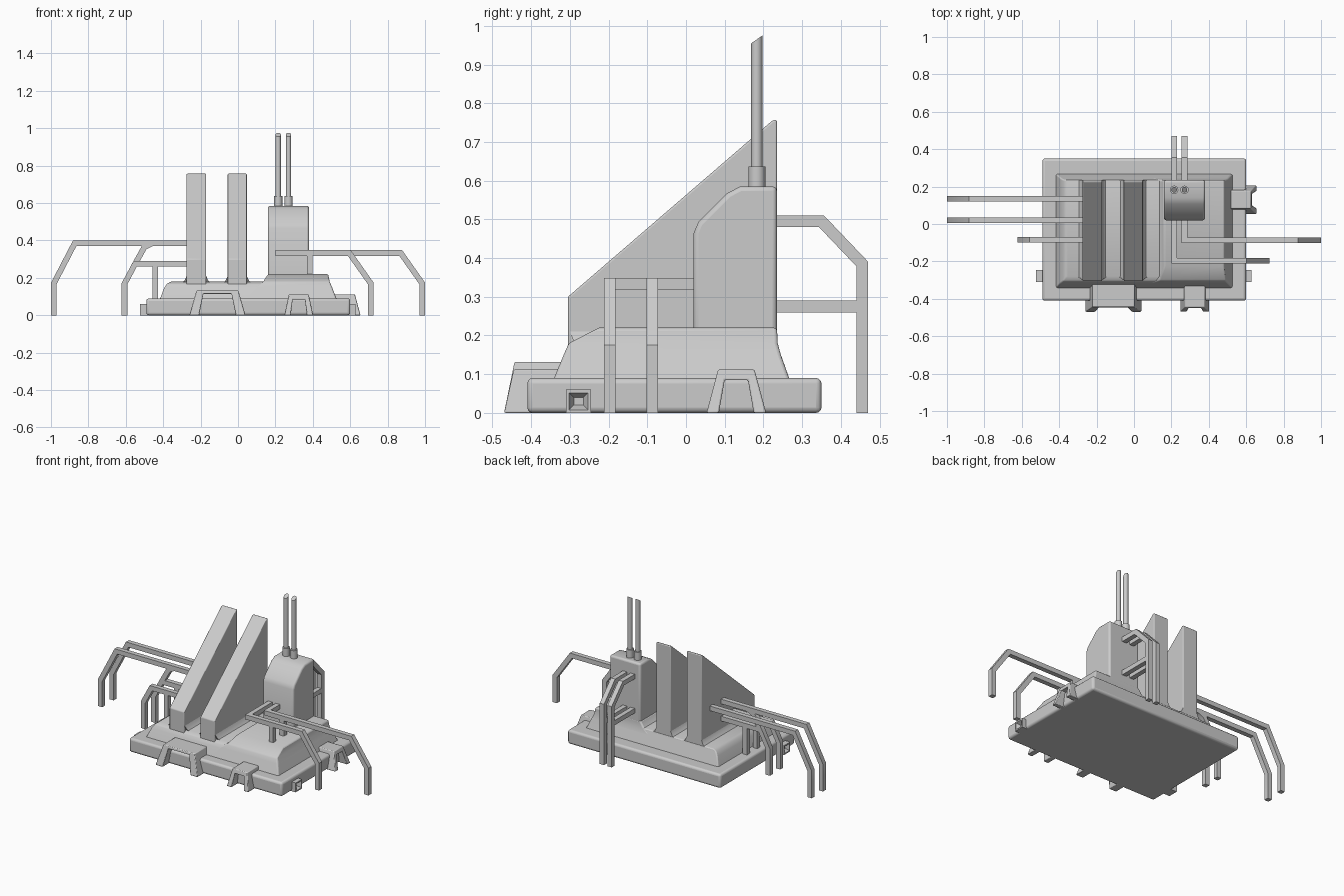
import bpy, bmesh
from mathutils import Vector, Matrix

if "Cube" in bpy.data.objects:
    bpy.data.objects.remove(bpy.data.objects["Cube"])


def finish(name, bm, bevel=0.0, angle=35, segs=3):
    """Turn a bmesh into a named object, with optional rounded edges."""
    bmesh.ops.recalc_face_normals(bm, faces=bm.faces)
    me = bpy.data.meshes.new(name)
    bm.to_mesh(me)
    bm.free()
    ob = bpy.data.objects.new(name, me)
    bpy.context.collection.objects.link(ob)
    if bevel:
        mod = ob.modifiers.new("round", 'BEVEL')
        mod.width, mod.segments = bevel, segs
        mod.limit_method = 'ANGLE'
    bpy.ops.object.select_all(action='DESELECT')
    ob.select_set(True)
    bpy.context.view_layer.objects.active = ob
    bpy.ops.object.shade_smooth_by_angle(angle=angle * 3.14159 / 180)
    return ob


def skin(bm, rings):
    """Join equal-length closed rings of points and cap both ends."""
    vs = [[bm.verts.new(p) for p in r] for r in rings]
    n = len(vs[0])
    for a, b in zip(vs, vs[1:]):
        for i in range(n):
            bm.faces.new((a[i], a[(i + 1) % n], b[(i + 1) % n], b[i]))
    bm.faces.new(vs[0][::-1])
    bm.faces.new(vs[-1])


def loft(name, rects, bevel):
    """Stack of rectangles given as x0, x1, y0, y1, z."""
    bm = bmesh.new()
    skin(bm, [[(a, c, z), (b, c, z), (b, d, z), (a, d, z)] for a, b, c, d, z in rects])
    return finish(name, bm, bevel, angle=50)


def side_profile(name, x0, x1, pts, bevel):
    """y-z outline extruded along x."""
    bm = bmesh.new()
    skin(bm, [[(x, y, z) for y, z in pts] for x in (x0, x1)])
    return finish(name, bm, bevel)


def pipe(name, path, w=0.03):
    """Square pipe swept along a path with mitred corners."""
    path = [Vector(p) for p in path]
    dirs = [(b - a).normalized() for a, b in zip(path, path[1:])]
    d = dirs[0]
    up = Vector((0, 0, 1)) if abs(d.z) < 0.9 else Vector((0, 1, 0))
    side = d.cross(up).normalized()
    up = side.cross(d)
    ring = [path[0] + (side * i + up * j) * w / 2
            for i, j in ((-1, -1), (1, -1), (1, 1), (-1, 1))]
    rings = [ring]
    for k, d in enumerate(dirs):
        nrm = (d + dirs[k + 1]).normalized() if k + 1 < len(dirs) else d
        ring = [p + d * ((path[k + 1] - p).dot(nrm) / d.dot(nrm)) for p in ring]
        rings.append(ring)
    bm = bmesh.new()
    skin(bm, rings)
    return finish(name, bm)


def port(name, frame, w0, w1, h, v0, v1, hi, bottom, top, back):
    """Arched doorway with a sloping front; frame maps (across, out, z) to world."""
    outline = [(-w0, 0), (-w1, h), (w1, h), (w0, 0),
               (v0, 0), (v1, hi), (-v1, hi), (-v0, 0)]
    bm = bmesh.new()
    skin(bm, [[frame(u, bottom + (top - bottom) * z / h, z) for u, z in outline],
              [frame(u, back, z) for u, z in outline]])
    return finish(name, bm, 0.004, segs=2)


# ground slab
loft("base_slab", [(-.49, .60, -.41, .35, 0), (-.49, .60, -.41, .35, .09)], 0.014)

# stepped mounds on the slab
loft("low_mound", [(-.42, .45, -.345, .27, .08), (-.395, .40, -.318, .247, .145),
                   (-.38, .38, -.305, .238, .168), (-.36, .36, -.28, .235, .18)], 0.006)
loft("high_mound", [(.03, .53, -.345, .27, .08), (.09, .503, -.316, .245, .15),
                    (.135, .49, -.303, .237, .18), (.16, .482, -.225, .235, .22)], 0.008)

# two sloping fins with flared feet
for i, (a, b) in enumerate([(-.275, -.17), (-.055, .047)]):
    side_profile(f"fin_{i + 1}", a, b, [(-.305, .12), (-.305, .30), (.225, .757),
                                        (.235, .757), (.235, .12)], 0.012)
    loft(f"fin_foot_{i + 1}", [(a - .03, b + .03, -.28, .235, .172),
                               (a - .012, b + .012, -.29, .235, .184),
                               (a, b, -.30, .235, .21)], 0)

# tower with sloping shoulder
side_profile("tower", .16, .38, [(.02, .15), (.02, .465), (.032, .493), (.107, .568),
                                 (.14, .585), (.235, .585), (.235, .15)], 0.012)

# twin chimneys, slanted at the tip
for i, x in enumerate((.215, .27)):
    for part, r, z0, z1, slope in (("collar", .022, .57, .637, 0), ("stack", .0145, .60, .965, .7)):
        bm = bmesh.new()
        bmesh.ops.create_cone(bm, cap_ends=True, segments=20, radius1=r, radius2=r,
                              depth=z1 - z0,
                              matrix=Matrix.Translation((x, .183, (z0 + z1) / 2)))
        for v in bm.verts:
            if v.co.z > (z0 + z1) / 2:
                v.co.z += (v.co.y - .183) * slope
        finish(f"chimney_{part}_{i + 1}", bm)

# rear pipes with lower branches
for i, x in enumerate((.215, .27)):
    pipe(f"rear_pipe_{i + 1}", [(x, .2, .495), (x, .35, .495), (x, .455, .385), (x, .455, 0)])
    pipe(f"rear_branch_{i + 1}", [(x, .2, .275), (x, .455, .275)])

# long left pipes
for i, y in enumerate((.135, .02)):
    pipe(f"left_pipe_{i + 1}", [(-.22, y, .385), (-.873, y, .385), (-.985, y, .17), (-.985, y, 0)])

# short left pipes with a second leg, one braced to the long pipe
for i, y in enumerate((.02, -.085)):
    pipe(f"left_short_pipe_{i + 1}", [(-.22, y, .275), (-.55, y, .275),
                                      (-.607, y, .168), (-.607, y, 0)])
    pipe(f"left_short_leg_{i + 1}", [(-.443, y, .275), (-.443, y, .05)])
pipe("left_brace", [(-.553, .02, .27), (-.50, .02, .365), (-.46, .02, .385)])

# right pipes coming from the tower front
for i, (x, y, e) in enumerate([(.27, -.087, .985), (.215, -.197, .71)]):
    pipe(f"right_pipe_{i + 1}", [(x, .06, .333), (x, y, .333), (e - .115, y, .333),
                                 (e, y, .17), (e, y, 0)])
    pipe(f"right_leg_{i + 1}", [(.383, y, .333), (.383, y, .19)])

# doorways on the front and right sides
port("front_door_large", lambda u, d, z: (-.11 + u, -d, z),
     .15, .112, .132, .098, .075, .115, .47, .443, .30)
port("front_door_small", lambda u, d, z: (.325 + u, -d, z),
     .077, .053, .112, .043, .033, .085, .47, .445, .31)
port("right_door", lambda u, d, z: (d, .13 + u, z),
     .077, .047, .112, .045, .03, .085, .655, .625, .50)

# small square sockets on both ends
for name, x0, x1 in (("right_socket", .58, .628), ("left_socket", -.47, -.525)):
    s = 1 if x1 > x0 else -1
    bm = bmesh.new()
    rects = [(x0, 0), (x1, 0), (x1, .008), (x1 - s * .025, .02)]
    skin(bm, [[(x, -.31 + t, t), (x, -.245 - t, t), (x, -.245 - t, .06 - t), (x, -.31 + t, .06 - t)]
              for x, t in rects])
    finish(name, bm)
